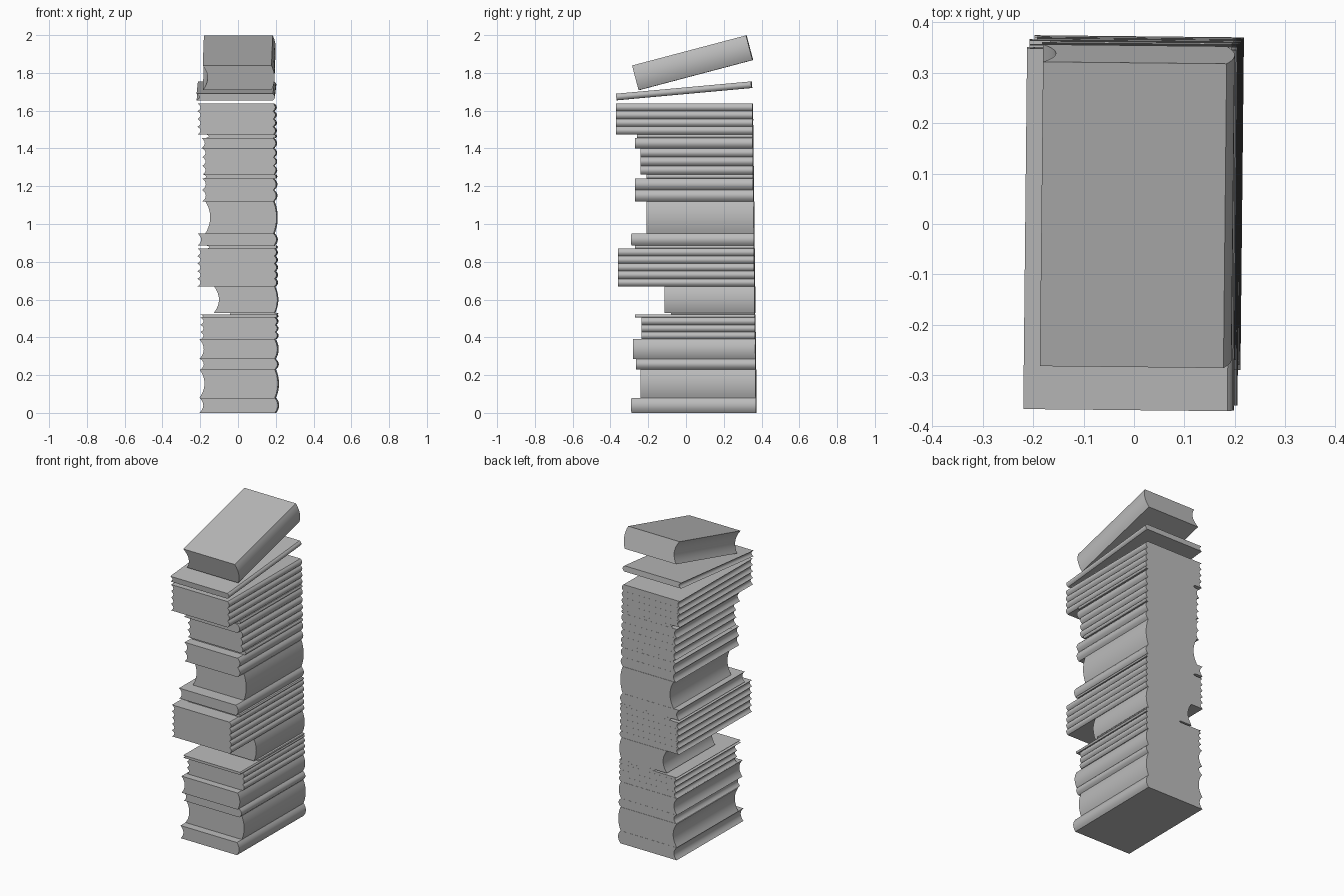
import bpy, bmesh, math
from mathutils import Matrix, Vector

cube = bpy.data.objects.get("Cube")
if cube:
    bpy.data.objects.remove(cube, do_unlink=True)

grey = bpy.data.materials.new("plain grey")
grey.use_nodes = True
grey.diffuse_color = (0.5, 0.5, 0.5, 1)
grey.node_tree.nodes["Principled BSDF"].inputs["Base Color"].default_value = grey.diffuse_color

YAW = math.radians(-0.6)
SEGMENTS = 10


def book(name, width, length, thick, spine_corner, tilt=0.0):
    """Closed book: bulging spine at +x, hollow fore-edge at -x.
    Its lower back spine corner sits at spine_corner."""
    bulge = min(0.016, thick * 0.3)
    hollow = min(0.026, 0.012 + thick * 0.1)
    steps = [i / SEGMENTS for i in range(SEGMENTS + 1)]
    spine = [(-bulge * (2 * t - 1) ** 2, t * thick) for t in steps]
    fore = [(-width + hollow * (1 - (2 * t - 1) ** 2), t * thick) for t in reversed(steps)]

    bm = bmesh.new()
    profile = bm.faces.new([bm.verts.new((x, 0, z)) for x, z in spine + fore])
    ext = bmesh.ops.extrude_face_region(bm, geom=[profile])
    moved = [v for v in ext["geom"] if isinstance(v, bmesh.types.BMVert)]
    bmesh.ops.translate(bm, verts=moved, vec=(0, -length, 0))
    bmesh.ops.recalc_face_normals(bm, faces=bm.faces)
    # concave end faces are cut into clean triangles
    bmesh.ops.triangulate(bm, faces=[f for f in bm.faces if len(f.verts) > 4])
    turn = Matrix.Rotation(YAW, 4, "Z") @ Matrix.Rotation(tilt, 4, "X")
    bm.transform(Matrix.Translation(Vector(spine_corner)) @ turn)

    mesh = bpy.data.meshes.new(name)
    bm.to_mesh(mesh)
    bm.free()
    mesh.materials.append(grey)
    obj = bpy.data.objects.new(name, mesh)
    bpy.context.collection.objects.link(obj)
    bpy.ops.object.select_all(action="DESELECT")
    obj.select_set(True)
    bpy.context.view_layer.objects.active = obj
    bpy.ops.object.shade_smooth_by_angle(angle=math.radians(35))


# Upright pile, bottom to top: name, copies, thickness, front y, fore-edge x
pile = [
    ("base_book", 1, 0.08, -0.29, -0.205),
    ("thick_book", 1, 0.15, -0.24, -0.205),
    ("small_book", 1, 0.055, -0.265, -0.2),
    ("medium_book", 1, 0.105, -0.28, -0.205),
    ("lower_set", 3, 0.038, -0.235, -0.2),
    ("pamphlet", 1, 0.016, -0.27, -0.2),
    ("leaflet", 1, 0.01, -0.08, -0.055),
    ("pocket_book", 1, 0.14, -0.115, -0.13),
    ("middle_set", 5, 0.04, -0.36, -0.215),
    ("thin_booklet", 1, 0.015, -0.27, -0.165),
    ("wide_book", 1, 0.065, -0.29, -0.215),
    ("dictionary", 1, 0.17, -0.21, -0.175),
    ("paired_set", 2, 0.06, -0.27, -0.19),
    ("slim_booklet", 1, 0.022, -0.21, -0.185),
    ("upper_set", 3, 0.046, -0.24, -0.19),
    ("novel", 1, 0.056, -0.27, -0.195),
    ("slim_book", 1, 0.018, -0.26, -0.17),
    ("top_set", 4, 0.041, -0.37, -0.215),
]

z = 0.0
for name, copies, thick, front, fore_x in pile:
    for i in range(copies):
        # the pile leans very slightly as it rises
        back = 0.37 - 0.012 * z
        spine_x = 0.218 - 0.008 * z
        book(f"{name}_{i + 1}", spine_x - fore_x - 0.008, back - front, thick,
             (spine_x, back, z))
        z += thick

# Two loose books floating at a tilt above the pile
book("tilted_thin_book", 0.415, 0.718, 0.035, (0.203, 0.347, 1.72), math.radians(5.2))
book("tilted_top_book", 0.38, 0.624, 0.135, (0.2, 0.352, 1.868), math.radians(14.8))
